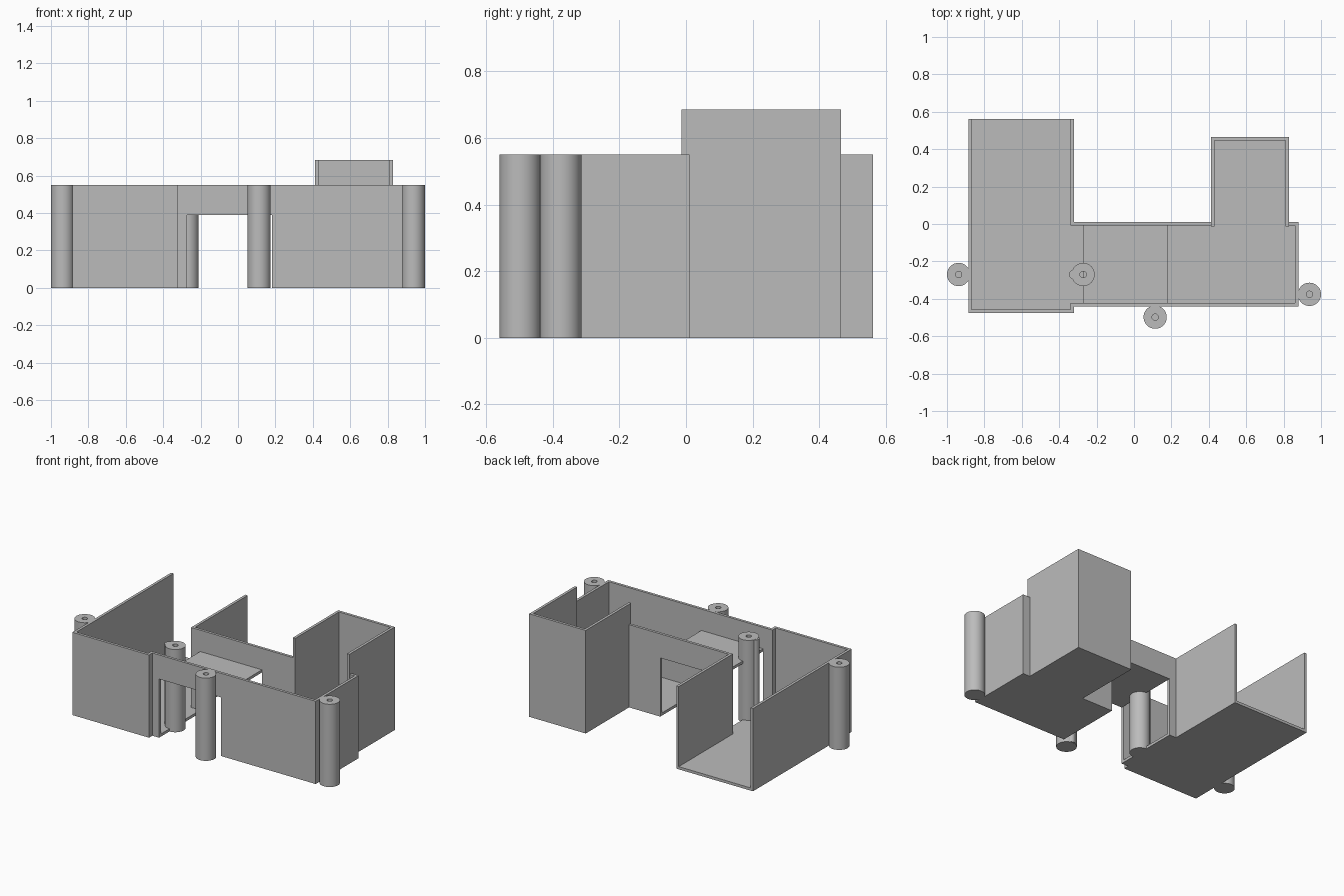
import bpy
import bmesh
from mathutils import Matrix

cube = bpy.data.objects.get("Cube")
if cube:
    bpy.data.objects.remove(cube, do_unlink=True)

GREY = (0.5, 0.5, 0.5, 1)
mat = bpy.data.materials.new("plain grey")
mat.use_nodes = True
mat.diffuse_color = GREY
mat.node_tree.nodes["Principled BSDF"].inputs["Base Color"].default_value = GREY

T = 0.018                     # wall and floor thickness
TOP, TALL, DOOR = 0.55, 0.685, 0.39
R, HOLE, NECK = 0.062, 0.017, 0.025

# Plan lines
LX0, LX1, LY0, LY1 = -0.886, -0.322, -0.475, 0.562   # left room
RX, CY0, CY1 = 0.88, -0.44, 0.01                     # right room and corridor
DX0, DX1 = -0.272, 0.182                             # doorway
AX0, AX1, AY = 0.412, 0.828, 0.465                   # tall alcove


def finish(name, bm):
    bmesh.ops.recalc_face_normals(bm, faces=bm.faces)
    mesh = bpy.data.meshes.new(name)
    bm.to_mesh(mesh)
    bm.free()
    mesh.materials.append(mat)
    obj = bpy.data.objects.new(name, mesh)
    bpy.context.collection.objects.link(obj)
    return obj


def boxes(name, parts):
    """One object made of boxes given as (x0, x1, y0, y1, z0, z1)."""
    bm = bmesh.new()
    for x0, x1, y0, y1, z0, z1 in parts:
        place = Matrix.Translation(((x0 + x1) / 2, (y0 + y1) / 2, (z0 + z1) / 2))
        size = Matrix.Diagonal((x1 - x0, y1 - y0, z1 - z0, 1))
        bmesh.ops.create_cube(bm, size=1, matrix=place @ size)
    return finish(name, bm)


# Floors
boxes("left_floor", [(LX0, LX1, LY0, LY1, 0, T),
                     (LX1, DX0, CY0, CY1, 0, T)])
boxes("right_floor", [(DX1, RX, CY0, CY1, 0, T),
                      (AX0, AX1, CY1, AY, 0, T)])
boxes("raised_floor", [(DX0, DX1, CY0 + T, CY1 - T, DOOR, DOOR + T)])

# Left room, open at the back and towards the corridor
boxes("left_room_walls", [
    (LX0, LX0 + T, LY0, LY1, T, TOP),
    (LX0 + T, LX1, LY0, LY0 + T, T, TOP),
    (LX1 - T, LX1, LY0 + T, CY0 + T, T, TOP),
    (LX1 - T, LX1, CY1 - T, LY1, T, TOP),
])

# Corridor walls, both with the doorway
for name, y, end in (("front_wall", CY0, RX), ("back_wall", CY1 - T, AX0)):
    boxes(name, [
        (LX1, DX0, y, y + T, T, TOP),
        (DX0, DX1, y, y + T, DOOR, TOP),
        (DX1, end, y, y + T, T, TOP),
    ])
boxes("right_wall", [
    (RX - T, RX, CY0 + T, CY1, T, TOP),
    (AX1, RX - T, CY1 - T, CY1, T, TOP),
])

# Tall alcove, open towards the corridor
boxes("alcove_walls", [
    (AX0, AX0 + T, -0.013, AY, T, TALL),
    (AX1 - T, AX1, -0.013, AY, T, TALL),
    (AX0 + T, AX1 - T, AY - T, AY, T, TALL),
])


def post(name, x, y, dx, dy):
    """Round post with a pilot hole on top and a slim neck towards its wall."""
    bm = bmesh.new()
    # Profile spun around the post axis
    profile = [(0, 0), (R, 0), (R, TOP), (HOLE, TOP), (HOLE, TOP - 0.2), (0, TOP - 0.2)]
    verts = [bm.verts.new((x + r, y, z)) for r, z in profile]
    edges = [bm.edges.new(pair) for pair in zip(verts, verts[1:])]
    bmesh.ops.spin(bm, geom=verts + edges, cent=(x, y, 0), axis=(0, 0, 1),
                   angle=6.283185307, steps=48)
    bmesh.ops.remove_doubles(bm, verts=bm.verts, dist=0.0001)
    obj = finish(name, bm)

    bm = bmesh.new()
    bmesh.ops.create_cone(bm, cap_ends=True, segments=24, radius1=NECK, radius2=NECK,
                          depth=TOP - 0.002,
                          matrix=Matrix.Translation((x + dx, y + dy, TOP / 2)))
    neck = finish(name + "_neck", bm)
    for part in (obj, neck):
        bpy.ops.object.select_all(action="DESELECT")
        part.select_set(True)
        bpy.context.view_layer.objects.active = part
        bpy.ops.object.shade_smooth_by_angle()


post("left_post", -0.938, -0.27, 0.044, 0)
post("inner_post", -0.272, -0.27, -0.05, 0)
post("front_post", 0.113, -0.498, 0, 0.044)
post("right_post", 0.938, -0.376, -0.044, 0)
